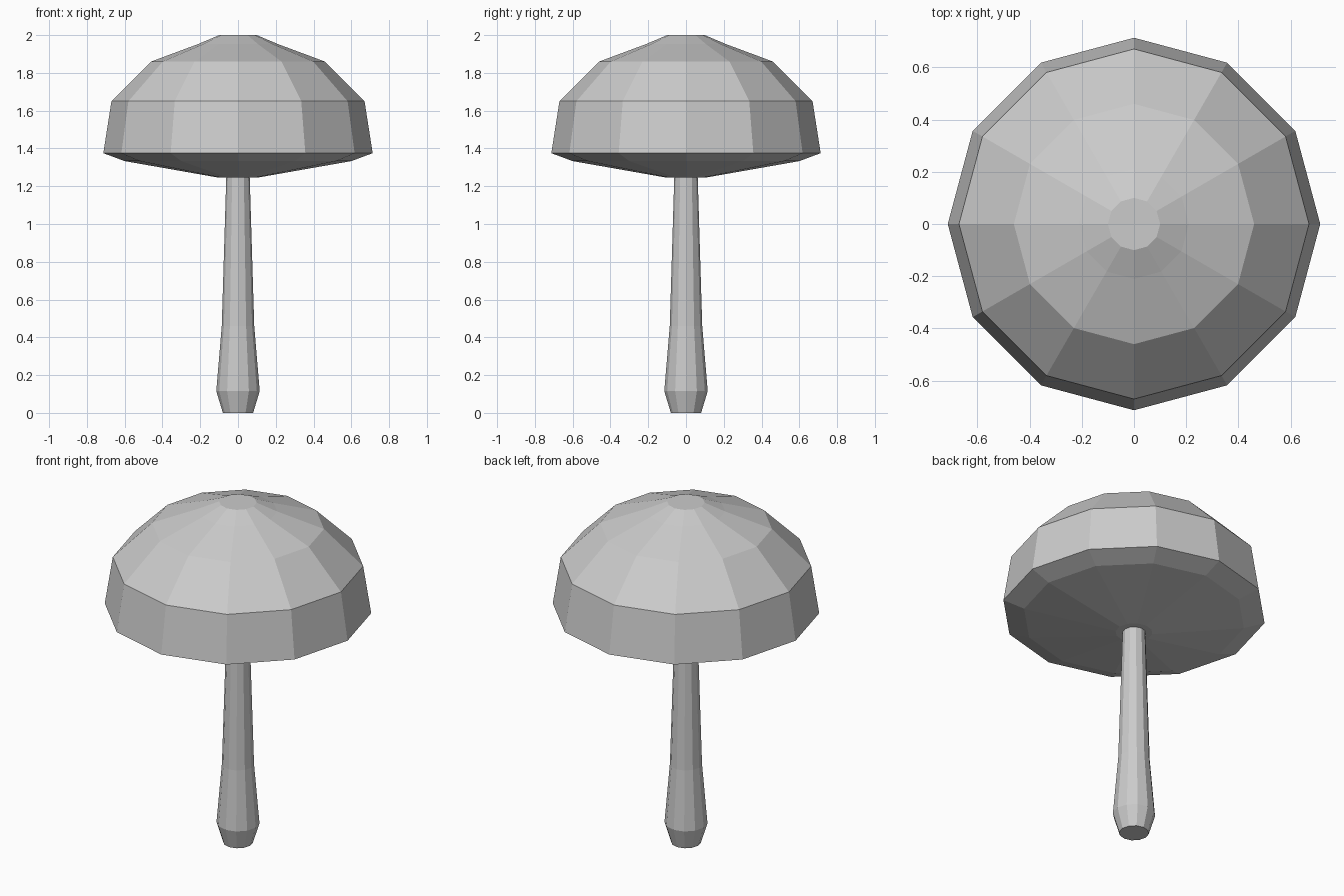
import bpy, bmesh
from math import cos, sin, tau

if "Cube" in bpy.data.objects:
    bpy.data.objects.remove(bpy.data.objects["Cube"])

SIDES = 12


def lathe(name, profile):
    """Flat-shaded closed solid from (radius, height) points, bottom to top."""
    bm = bmesh.new()
    rings = [[bm.verts.new((r * cos(tau * i / SIDES), r * sin(tau * i / SIDES), z))
              for i in range(SIDES)] for r, z in profile]
    for low, high in zip(rings, rings[1:]):
        for i in range(SIDES):
            j = (i + 1) % SIDES
            bm.faces.new((low[i], low[j], high[j], high[i]))
    bm.faces.new(rings[0][::-1])
    bm.faces.new(rings[-1])
    mesh = bpy.data.meshes.new(name)
    bm.to_mesh(mesh)
    bm.free()
    obj = bpy.data.objects.new(name, mesh)
    bpy.context.collection.objects.link(obj)
    return obj


# Stem with a bulbous foot
lathe("mushroom_stem", [(0.08, 0), (0.115, 0.115), (0.086, 0.46), (0.062, 1.25)])

# Domed cap with shallow conical underside
lathe("mushroom_cap", [(0.10, 1.245), (0.60, 1.333), (0.713, 1.375), (0.67, 1.65),
                       (0.46, 1.86), (0.21, 1.953), (0.10, 2.0)])
